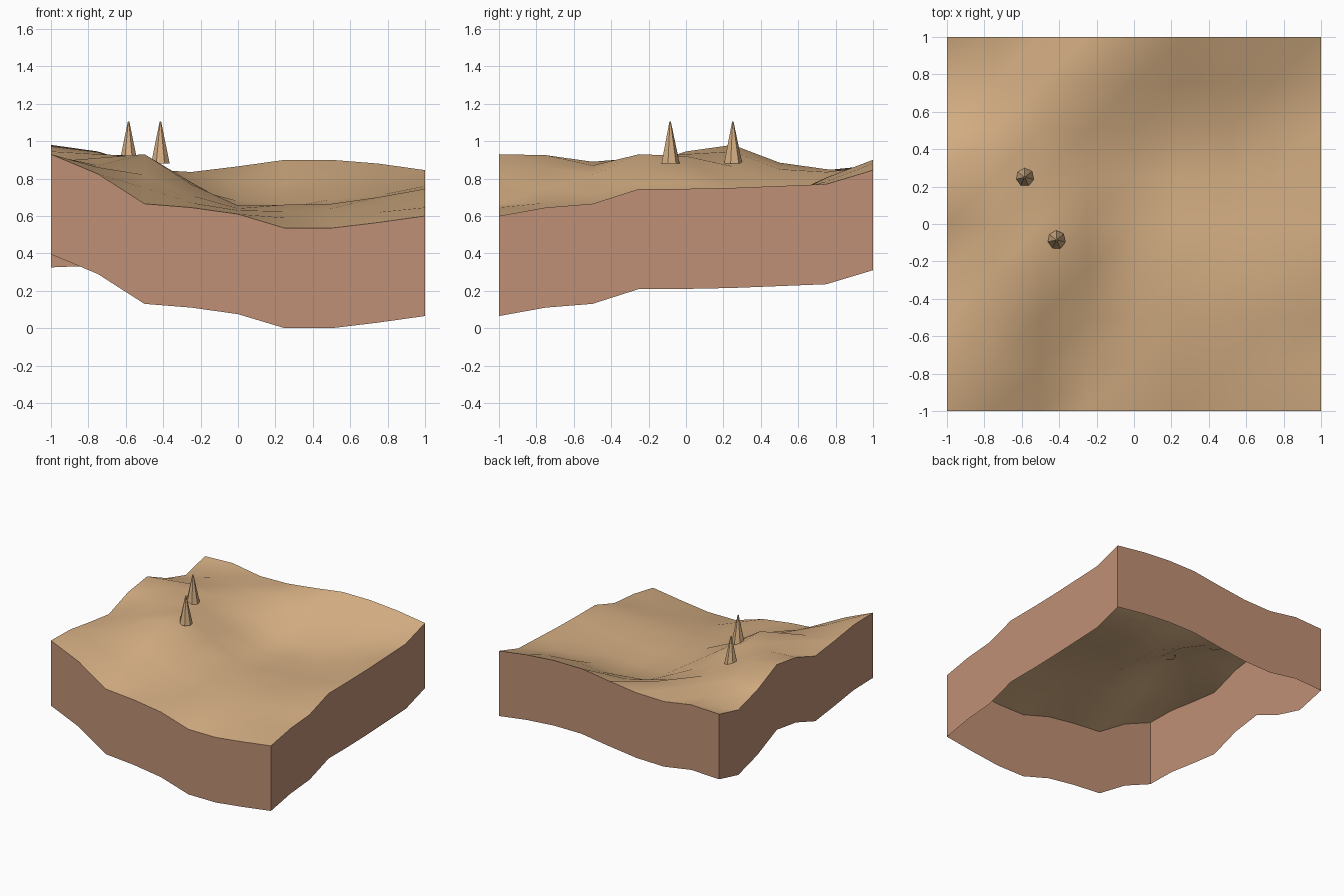
import bpy
import bmesh
from mathutils import Matrix, Vector

default_cube = bpy.data.objects.get("Cube")
if default_cube:
    bpy.data.objects.remove(default_cube, do_unlink=True)


def make_material(name, colour):
    material = bpy.data.materials.new(name)
    material.use_nodes = True
    material.diffuse_color = (*colour, 1)
    shader = material.node_tree.nodes["Principled BSDF"]
    shader.inputs["Base Color"].default_value = (*colour, 1)
    shader.inputs["Roughness"].default_value = 0.9
    return material


def finish(bm, name, material, smooth=False):
    mesh = bpy.data.meshes.new(name)
    bm.to_mesh(mesh)
    bm.free()
    mesh.materials.append(material)
    for polygon in mesh.polygons:
        polygon.use_smooth = smooth
    ground_object = bpy.data.objects.new(name, mesh)
    bpy.context.collection.objects.link(ground_object)
    return ground_object


sand = make_material("sand tan", (0.67, 0.43, 0.23))
clay = make_material("clay brown", (0.53, 0.28, 0.18))

# Ground heights in hundredths, rows from front to back, columns from -x to +x
HEIGHTS = [
    [93, 82.5, 66.5, 64.5, 61, 53.5, 53.5, 56.5, 60],
    [92.5, 86, 75, 67, 63, 59, 59, 62, 64.5],
    [89, 87, 82, 71, 64, 62.5, 64, 65.5, 66.5],
    [86, 91, 93, 77, 65.5, 66, 66.5, 70, 74.5],
    [94.5, 93, 92, 78, 64, 65, 65.5, 69, 74.5],
    [98, 94.5, 86.5, 74.5, 64, 64, 65.5, 69.5, 75],
    [87, 88.5, 85, 75, 68, 66, 69, 71, 76],
    [80, 84.5, 85, 83.5, 78.5, 78, 80.5, 78.5, 77],
    [86, 87, 83, 83.5, 86.5, 90, 90, 88, 84.5],
]
SIZE = len(HEIGHTS)
STEP = 2 / (SIZE - 1)
WALL_DEPTH = 0.535


def ground_point(column, row):
    return Vector((column * STEP - 1, row * STEP - 1, HEIGHTS[row][column] / 100))


# Rolling ground surface, each cell split along the same diagonal
bm = bmesh.new()
grid = [[bm.verts.new(ground_point(c, r)) for c in range(SIZE)] for r in range(SIZE)]
for r in range(SIZE - 1):
    for c in range(SIZE - 1):
        a, b = grid[r][c], grid[r][c + 1]
        d, e = grid[r + 1][c], grid[r + 1][c + 1]
        bm.faces.new((a, b, e))
        bm.faces.new((a, e, d))
finish(bm, "ground_surface", sand, smooth=True)

# Four cut-earth walls hanging from the ground edge, open underneath
last = SIZE - 1
edges = {
    "front_wall": [(i, 0) for i in range(SIZE)],
    "left_wall": [(last, i) for i in range(SIZE)],
    "back_wall": [(last - i, last) for i in range(SIZE)],
    "right_wall": [(0, last - i) for i in range(SIZE)],
}
for name, cells in edges.items():
    bm = bmesh.new()
    top = [bm.verts.new(ground_point(*cell)) for cell in cells]
    low = [bm.verts.new(v.co - Vector((0, 0, WALL_DEPTH))) for v in top]
    for i in range(last):
        bm.faces.new((low[i], low[i + 1], top[i + 1], top[i]))
    finish(bm, name, clay)

# Two slim pointed cones standing on the raised shelf
CONE_HEIGHT = 0.225
for name, x, y in (("back_cone", -0.585, 0.25), ("front_cone", -0.415, -0.085)):
    bm = bmesh.new()
    bmesh.ops.create_cone(
        bm, cap_ends=True, segments=7, radius1=0.051, radius2=0.004, depth=CONE_HEIGHT,
        matrix=Matrix.Translation((x, y, 0.88 + CONE_HEIGHT / 2)))
    finish(bm, name, sand)
